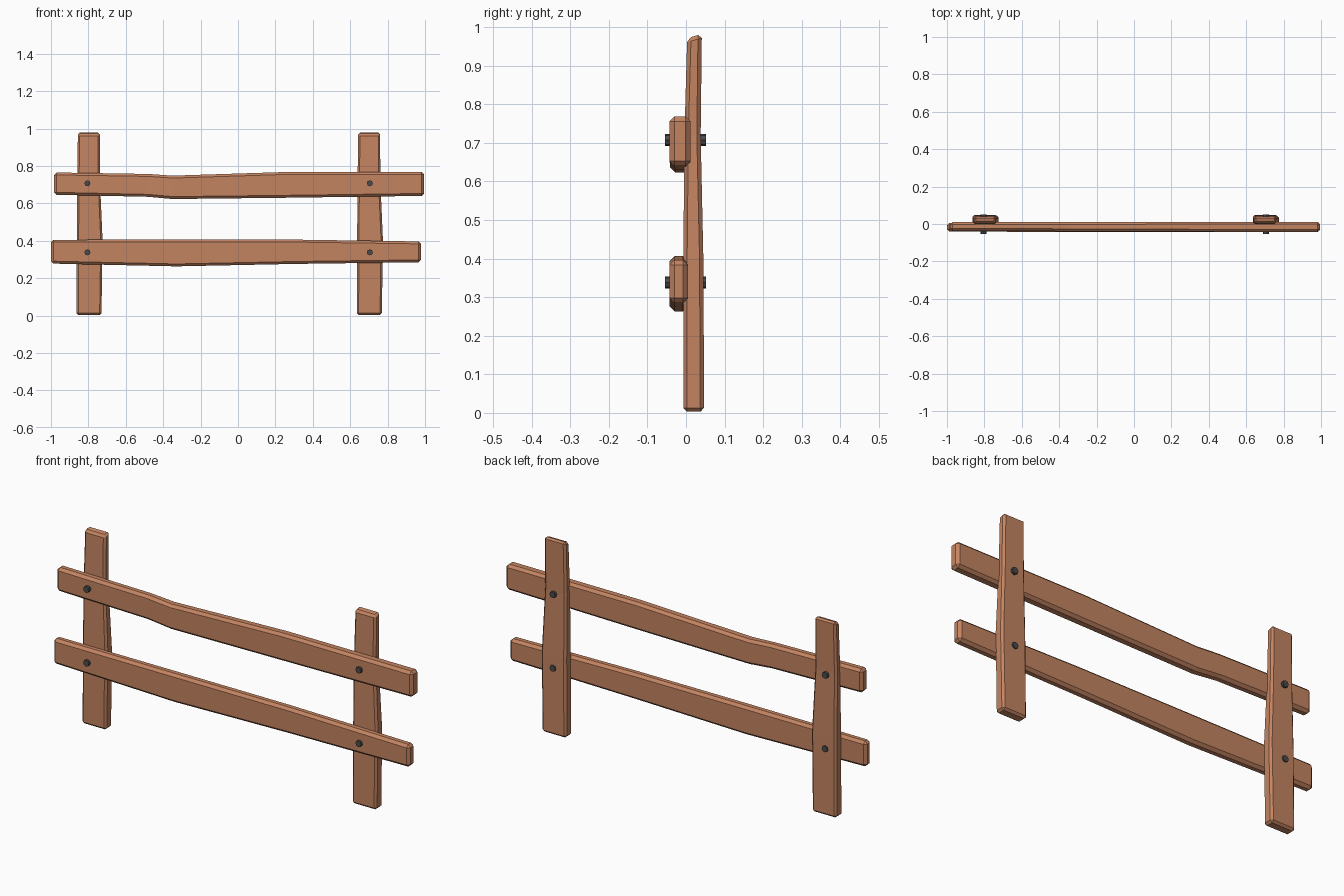
import bpy, bmesh, math
from mathutils import Vector

if "Cube" in bpy.data.objects:
    bpy.data.objects.remove(bpy.data.objects["Cube"])


def material(name, rgb):
    m = bpy.data.materials.new(name)
    m.diffuse_color = (*rgb, 1)
    m.use_nodes = True
    m.node_tree.nodes["Principled BSDF"].inputs["Base Color"].default_value = m.diffuse_color
    return m


WOOD = material("wood", (0.55, 0.23, 0.12))
IRON = material("iron", (0.07, 0.07, 0.075))


def plank(name, sections, bevel, offset=(0, 0, 0)):
    """Skin four-cornered sections into a board with chamfered edges."""
    bm = bmesh.new()
    rings = [[bm.verts.new(Vector(p) + Vector(offset)) for p in s] for s in sections]
    for a, b in zip(rings, rings[1:]):
        for i in range(4):
            j = (i + 1) % 4
            bm.faces.new((a[i], a[j], b[j], b[i]))
    bm.faces.new(rings[0])
    bm.faces.new(rings[-1])
    bmesh.ops.recalc_face_normals(bm, faces=bm.faces)
    me = bpy.data.meshes.new(name)
    bm.to_mesh(me)
    bm.free()
    ob = bpy.data.objects.new(name, me)
    bpy.context.collection.objects.link(ob)
    me.materials.append(WOOD)
    mod = ob.modifiers.new("chamfer", 'BEVEL')
    mod.width = bevel
    mod.segments = 1
    mod.limit_method = 'ANGLE'
    mod.angle_limit = math.radians(40)


def post_section(z, x0, x1, y0, y1, tilt=0):
    return [(x0, y0, z - tilt), (x1, y0, z - tilt), (x1, y1, z), (x0, y1, z)]


def rail_section(x, z0, z1, y0, y1):
    return [(x, y0, z0), (x, y1, z0), (x, y1, z1), (x, y0, z1)]


# Posts: slightly crooked, with a slanted top
post = [post_section(0.003, -0.864, -0.730, -0.007, 0.047),
        post_section(0.40, -0.862, -0.724, -0.007, 0.045),
        post_section(0.72, -0.860, -0.738, -0.004, 0.038),
        post_section(0.982, -0.856, -0.739, 0.003, 0.041, 0.011)]
plank("left_post", post, 0.01)
plank("right_post", post, 0.01, (1.499, 0, 0))

# Rails: uneven boards fixed across the front of the posts
plank("upper_rail", [rail_section(-0.983, 0.646, 0.765, -0.038, 0.010),
                     rail_section(-0.48, 0.635, 0.757, -0.037, 0.011),
                     rail_section(-0.35, 0.623, 0.748, -0.041, 0.011),
                     rail_section(0.27, 0.630, 0.768, -0.041, 0.012),
                     rail_section(0.995, 0.640, 0.768, -0.043, 0.012)], 0.013)
plank("lower_rail", [rail_section(-1.0, 0.278, 0.405, -0.040, 0.005),
                     rail_section(-0.33, 0.263, 0.406, -0.043, 0.005),
                     rail_section(0.30, 0.276, 0.406, -0.042, 0.005),
                     rail_section(0.978, 0.285, 0.396, -0.043, 0.005)], 0.013)

# Bolts through every crossing
for side, x in (("left", -0.805), ("right", 0.705)):
    for level, z in (("upper", 0.707), ("lower", 0.338)):
        bpy.ops.mesh.primitive_cylinder_add(vertices=8, radius=0.016, depth=0.106,
                                            location=(x, -0.001, z),
                                            rotation=(math.pi / 2, 0, 0))
        bolt = bpy.context.object
        bolt.name = f"{level}_{side}_bolt"
        bolt.data.materials.append(IRON)
